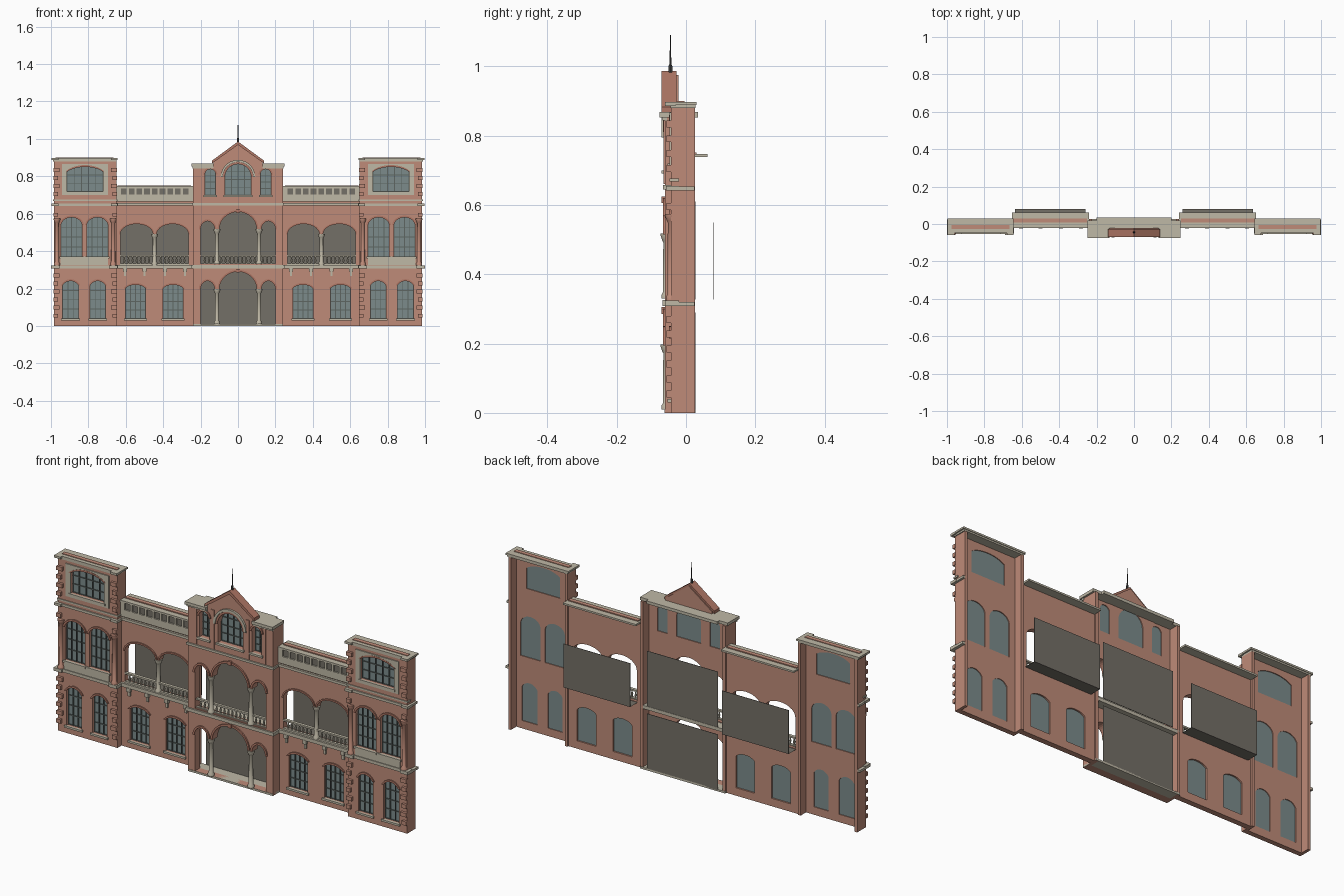
import bpy, bmesh, math
from mathutils import Matrix

cube = bpy.data.objects.get("Cube")
if cube:
    bpy.data.objects.remove(cube)


def material(name, r, g, b):
    m = bpy.data.materials.new(name)
    m.use_nodes = True
    m.diffuse_color = (r, g, b, 1)
    m.node_tree.nodes["Principled BSDF"].inputs["Base Color"].default_value = (r, g, b, 1)
    return m


BRICK = material("brick", .52, .26, .19)
DARK_BRICK = material("dark brick", .44, .19, .135)
STONE = material("pale stone", .52, .48, .38)
GLASS = material("window glass", .20, .26, .26)
FRAME = material("window frame", .11, .13, .12)
SHADE = material("grey backing", .175, .16, .135)
METAL = material("dark metal", .06, .06, .06)


def add(name, mesh, mat):
    mesh.materials.append(mat)
    ob = bpy.data.objects.new(name, mesh)
    bpy.context.collection.objects.link(ob)
    return ob


def boxes(name, mat, specs, mirror=True):
    """One object of boxes (x0, x1, y0, y1, z0, z1), repeated on the other side."""
    bm = bmesh.new()
    for x0, x1, y0, y1, z0, z1 in specs:
        for s in ((1, -1) if mirror else (1,)):
            mid = ((x0 + x1) / 2 * s, (y0 + y1) / 2, (z0 + z1) / 2)
            size = (x1 - x0, y1 - y0, z1 - z0, 1)
            bmesh.ops.create_cube(bm, size=1, matrix=Matrix.Translation(mid) @ Matrix.Diagonal(size))
    mesh = bpy.data.meshes.new(name)
    bm.to_mesh(mesh)
    bm.free()
    return add(name, mesh, mat)


def slab(name, mat, y0, y1, outlines):
    """Upright plate from x-z outlines; nested outlines become holes."""
    cu = bpy.data.curves.new(name, 'CURVE')
    cu.dimensions, cu.fill_mode, cu.extrude = '2D', 'BOTH', (y1 - y0) / 2
    for pts in outlines:
        sp = cu.splines.new('POLY')
        sp.points.add(len(pts) - 1)
        for p, (x, z) in zip(sp.points, pts):
            p.co = (x, z, 0, 1)
        sp.use_cyclic_u = True
    tmp = bpy.data.objects.new(name + " outline", cu)
    bpy.context.collection.objects.link(tmp)
    dg = bpy.context.evaluated_depsgraph_get()
    mesh = bpy.data.meshes.new_from_object(tmp.evaluated_get(dg))
    bpy.data.objects.remove(tmp)
    mesh.transform(Matrix.Translation((0, (y0 + y1) / 2, 0)) @ Matrix.Rotation(math.pi / 2, 4, 'X'))
    bm = bmesh.new()
    bm.from_mesh(mesh)
    bmesh.ops.remove_doubles(bm, verts=bm.verts, dist=1e-5)
    bmesh.ops.recalc_face_normals(bm, faces=bm.faces)
    for f in bm.faces:
        f.smooth = False
    bm.to_mesh(mesh)
    bm.free()
    mesh.materials.clear()
    return add(name, mesh, mat)


def lathe(name, mat, places, profile, sides=10):
    """Turned (radius, z) profile repeated at each (x, y, z)."""
    bm = bmesh.new()
    for x, y, z in places:
        rings = [[bm.verts.new((x + r * math.cos(k * math.tau / sides), y + r * math.sin(k * math.tau / sides), z + h))
                  for k in range(sides)] for r, h in profile]
        for a, b in zip(rings, rings[1:]):
            for k in range(sides):
                j = (k + 1) % sides
                bm.faces.new((a[k], a[j], b[j], b[k]))
        bm.faces.new(rings[0][::-1])
        bm.faces.new(rings[-1])
    mesh = bpy.data.meshes.new(name)
    bm.to_mesh(mesh)
    bm.free()
    ob = add(name, mesh, mat)
    bpy.ops.object.select_all(action='DESELECT')
    ob.select_set(True)
    bpy.context.view_layer.objects.active = ob
    bpy.ops.object.shade_smooth_by_angle(angle=math.radians(40))
    return ob


def arc(cx, w, spring, rise, a0=0, n=14):
    """Arch head from right to left; a0 above zero makes it segmental."""
    pts = []
    for k in range(n + 1):
        t = a0 + (math.pi - 2 * a0) * k / n
        pts.append((cx + w / 2 * math.cos(t) / math.cos(a0),
                    spring + rise * (math.sin(t) - math.sin(a0)) / (1 - math.sin(a0))))
    return pts


def opening(z0, spring, arcs, a0=0):
    """Opening with one or more arch heads (cx, width, rise)."""
    head = [p for cx, w, rise in sorted(arcs, reverse=True) for p in arc(cx, w, spring, rise, a0)]
    return [(head[-1][0], z0), (head[0][0], z0)] + head


def hood(cx, w, spring, rise, a0=0, t=.010):
    return arc(cx, w + 2 * t, spring, rise + t, a0) + arc(cx, w, spring, rise, a0)[::-1]


def rect(x0, x1, z0, z1):
    return [(x0, z0), (x1, z0), (x1, z1), (x0, z1)]


# Window groups: cx, width, sill, spring, rise, a0, columns, rows
WING = [(.895, .086, .04, .215, .025, .5, 3, 4), (.75, .082, .04, .215, .025, .5, 3, 4),
        (.89, .112, .37, .54, .04, .1, 4, 4), (.752, .112, .37, .54, .04, .1, 4, 4),
        (.818, .19, .72, .825, .025, .6, 5, 3)]
MIDDLE = [(.548, .107, .04, .20, .02, .4, 4, 4), (.347, .107, .04, .20, .02, .4, 4, 4)]
TOWER = [(.148, .056, .70, .81, .028, 0, 2, 4), (-.148, .056, .70, .81, .028, 0, 2, 4),
         (0, .14, .70, .795, .07, 0, 4, 4)]


def windows(label, group, s, front, glass_y):
    holes = [opening(z0, sp, [(cx * s, w, r)], a0) for cx, w, z0, sp, r, a0, _, _ in group]
    slab(label + " glass", GLASS, glass_y, glass_y + .004, holes)
    slab(label + " hoods", DARK_BRICK, front - .006, front + .002,
         [hood(cx * s, w, sp, r, a0) for cx, w, _, sp, r, a0, _, _ in group])
    bars, sills = [], []
    for cx, w, z0, sp, r, a0, cols, rows in group:
        x0, x1, h = cx * s - w / 2, cx * s + w / 2, sp + r - z0
        bars += [(x0 + w * i / cols - .002, x0 + w * i / cols + .002, glass_y - .006, glass_y, z0, z0 + h)
                 for i in range(cols + 1)]
        bars += [(x0, x1, glass_y - .005, glass_y, z0 + h * j / rows - .002, z0 + h * j / rows + .002)
                 for j in range(rows)]
        sills.append((x0 - .008, x1 + .008, front - .010, front + .004, z0 - .01, z0))
    boxes(label + " bars", FRAME, bars, False)
    boxes(label + " sills", STONE, sills, False)
    return holes


column = lambda h: [(.016, 0), (.016, .01), (.011, .018), (.010, h - .025), (.013, h - .02), (.018, h - .006), (.018, h)]
baluster = [(.004, 0), (.0035, .006), (.006, .014), (.003, .026), (.005, .036)]
balusters, keystones = [], []

# End wings and linking ranges
loggia_floor = bmesh.new()
for s, side in ((1, "left"), (-1, "right")):
    holes = windows(side + " wing window", WING, s, -.043, -.026)
    slab(side + " wing wall", BRICK, -.043, -.018,
         [rect(*sorted((.65 * s, .985 * s)), 0, .885)] + holes)
    slab(side + " attic surround", STONE, -.048, -.042,
         [rect(.818 * s - .122, .818 * s + .122, .70, .866), holes[-1]])
    holes = windows(side + " range window", MIDDLE, s, -.01, .006)
    arches = [(.542 * s, .175, .055), (.350 * s, .170, .055)]
    slab(side + " range wall", BRICK, -.01, .018,
         [rect(*sorted((.235 * s, .655 * s)), 0, .74), opening(.33, .49, arches)] + holes)
    slab(side + " loggia hoods", DARK_BRICK, -.016, -.008, [hood(c, w, .49, r, t=.008) for c, w, r in arches])
    slab(side + " parapet", STONE, -.02, -.008, [rect(*sorted((.24 * s, .65 * s)), .665, .745)]
         + [rect(s * (.28 + .0413 * k) - .015, s * (.28 + .0413 * k) + .015, .702, .736) for k in range(9)])
    x0, x1 = sorted((.26 * s, .635 * s))
    loggia_floor.faces.new([loggia_floor.verts.new(p) for p in
                            ((x0, .015, .327), (x1, .015, .327), (x1, .079, .327), (x0, .079, .327))])
    for c, w, r in arches:
        balusters += [(c + w * (k / 8 - .5), -.004, .335) for k in range(1, 8)]

floor_mesh = bpy.data.meshes.new("loggia floors")
loggia_floor.to_mesh(floor_mesh)
loggia_floor.free()
add("loggia floors", floor_mesh, SHADE)
boxes("loggia backing", SHADE, [(.26, .635, .078, .08, .327, .55)])
boxes("parapet backing", SHADE, [(.25, .64, -.013, -.009, .70, .738)])
boxes("range roof caps", STONE, [(.24, .652, -.022, .062, .738, .747)])
boxes("range roof strips", BRICK, [(.25, .645, .008, .03, .746, .752)])
boxes("side returns", BRICK, [(.97, .985, -.04, .026, 0, .885), (.65, .665, -.04, .026, 0, .885),
                              (.225, .24, -.055, .026, 0, .852)])
boxes("wing roof caps", STONE, [(.643, .997, -.047, .03, .888, .897), (.65, .99, -.045, .027, .88, .888),
                                (.643, .68, -.06, -.03, .886, .897), (.96, .997, -.06, -.03, .886, .897)])
boxes("wing roof strips", BRICK, [(.665, .975, -.027, -.005, .896, .9)])
boxes("wing apron panels", STONE, [(.694, .948, -.048, -.04, .325, .37)])
boxes("string courses", STONE, [
    (.642, 1, -.05, -.02, .308, .324), (.642, .998, -.049, -.02, .642, .655), (.645, .99, -.047, -.02, .668, .676),
    (.98, 1, -.05, .025, .308, .320), (.98, .996, -.049, .025, .642, .653),
    (.643, .69, -.06, -.04, .308, .324), (.955, 1, -.06, -.04, .308, .324),
    (.643, .68, -.058, -.04, .642, .655), (.96, .998, -.058, -.04, .642, .655),
    (.24, .65, -.022, .016, .308, .326), (.24, .65, -.02, .016, .645, .658),
    (0, .248, -.068, -.02, .308, .325), (0, .24, -.03, .026, .308, .325), (0, .246, -.067, -.025, .645, .657)])

# Corner quoins, with engaged columns on the middle storey
quoins = []
for low, count in ((.045, 6), (.585, 1), (.695, 4)):
    for k in range(count):
        z = low + .043 * k
        quoins += [(.962 - .008 * (k % 2), .987, -.056, -.04, z, z + .02),
                   (.648, .672 + .008 * (k % 2), -.056, -.04, z, z + .02)]
boxes("quoins", BRICK, quoins)
lathe("wing corner columns", BRICK, [(x * s, -.043, .324) for x in (.667, .968) for s in (1, -1)], column(.25))

# Balcony brackets under the linking ranges
bracket_x = [.283, .39, .5, .604]
boxes("balcony brackets", STONE, [(x - .010, x + .010, -.024, -.008, .29, .31) for x in bracket_x]
      + [(x - .006, x + .006, -.018, -.008, .266, .29) for x in bracket_x])

# Central tower with gable
holes = windows("tower window", TOWER, 1, -.06, -.03)
arches = [(0, .20, .095), (.1625, .075, .045), (-.1625, .075, .045)]
gable = [(-.24, 0), (.24, 0), (.24, .852), (.13, .852), (.13, .88), (0, .975), (-.13, .88), (-.13, .852), (-.24, .852)]
slab("tower wall", BRICK, -.06, -.022, [gable, opening(.01, .195, arches), opening(.33, .515, arches)] + holes)
for spring in (.195, .515):
    slab("arcade hoods", DARK_BRICK, -.067, -.058, [hood(c, w, spring, r) for c, w, r in arches])
    keystones.append((-.009, .009, -.07, -.058, spring + .09, spring + .11))
slab("tower window arch", STONE, -.07, -.058, [hood(0, .162, .795, .081, t=.012)])
chevron = [(-.14, .868), (0, .968), (.14, .868), (.14, .883), (0, .986), (-.14, .883)]
slab("gable coping", DARK_BRICK, -.07, -.027, [chevron])
boxes("arcade keystones", DARK_BRICK, keystones, False)
boxes("tower cornice", STONE, [(.13, .248, -.076, .018, .853, .868), (.13, .243, -.068, -.055, .843, .853),
                               (0, .2, -.021, .034, .853, .868)])
boxes("tower floor", STONE, [(0, .24, -.062, .028, 0, .01)])
boxes("tower backing", SHADE, [(0, .2, .026, .028, .005, .29), (0, .2, .026, .028, .327, .61)])
boxes("tower pilasters", BRICK, [(.09, .108, -.065, -.058, .66, .86), (.19, .2, -.065, -.058, .66, .843)])
lathe("gable finial", METAL, [(0, -.045, .97)], [(.006, 0), (.006, .03), (.003, .036), (.002, .07), (.001, .12)], 8)

# Columns, balusters and rails
lathe("arcade columns", STONE, [(x, -.056, z) for x in (-.1125, .1125) for z in (.01, .33)], column(.187))
lathe("loggia columns", STONE, [(x, -.004, .326) for x in (-.446, .446)], column(.166))
balusters += [(.2 * k / 9, -.045, .335) for k in range(-8, 9) if abs(k) != 5]
lathe("balusters", STONE, balusters, baluster, 8)
boxes("balustrade rails", STONE, [(0, .2, -.052, -.038, .326, .335), (0, .2, -.052, -.038, .37, .378),
                                  (.262, .632, -.012, .004, .326, .335), (.262, .632, -.012, .004, .37, .378)])
